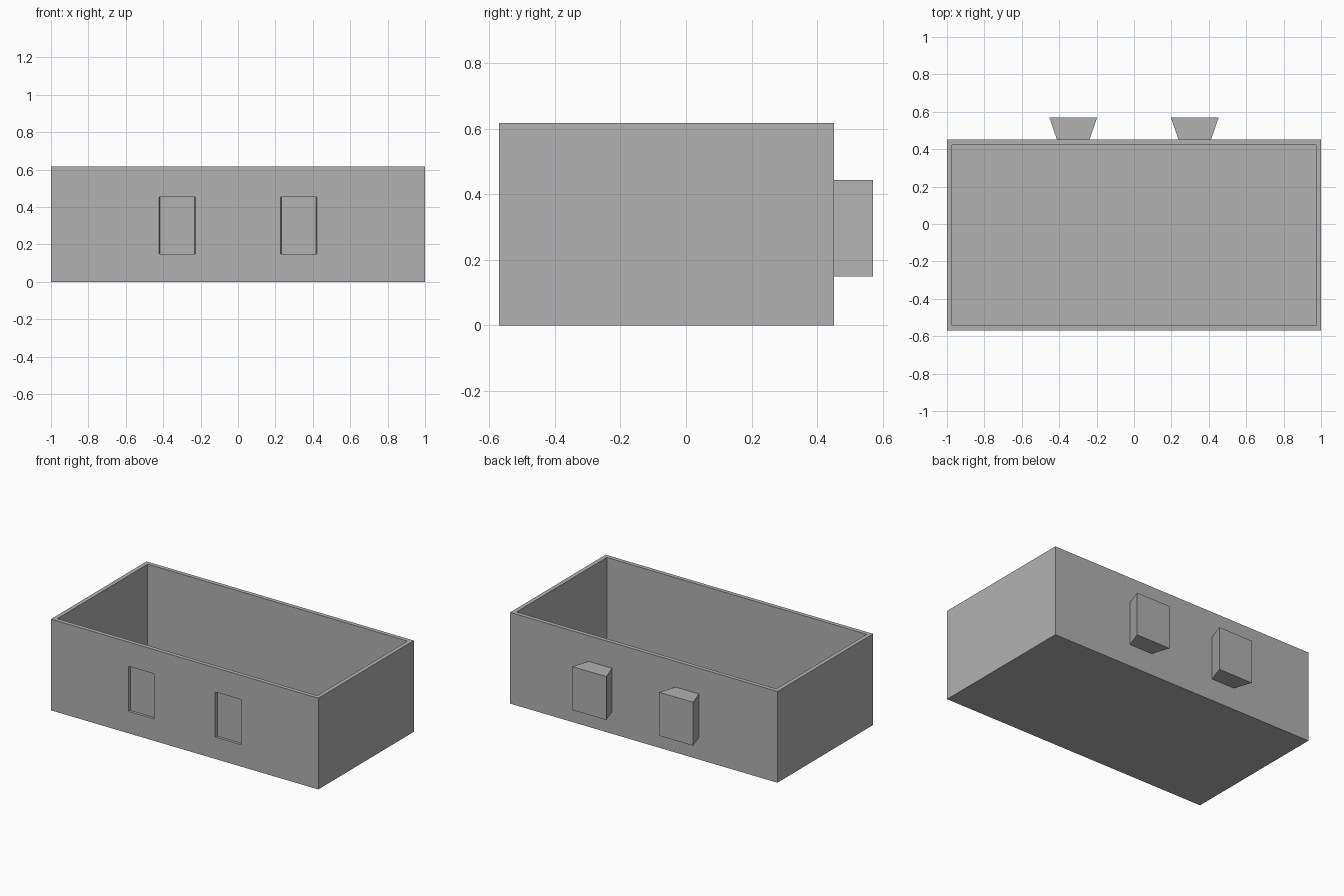
import bpy
import bmesh

if "Cube" in bpy.data.objects:
    bpy.data.objects.remove(bpy.data.objects["Cube"], do_unlink=True)

grey = bpy.data.materials.new("plain grey")
grey.use_nodes = True
GREY = (0.445, 0.445, 0.445, 1)
grey.diffuse_color = GREY
grey.node_tree.nodes["Principled BSDF"].inputs["Base Color"].default_value = GREY

WIDTH, HEIGHT, WALL = 2.0, 0.617, 0.028
FRONT, REAR, TAB_END = -0.57, 0.451, 0.57
TAB_X = 0.325


def prism(name, x, front_half, back_half, y0, y1, z0, z1):
    """Block whose half width changes from y0 to y1."""
    bm = bmesh.new()
    outline = [(x - front_half, y0), (x + front_half, y0),
               (x + back_half, y1), (x - back_half, y1)]
    base = bm.faces.new([bm.verts.new((px, py, z0)) for px, py in outline])
    top = bmesh.ops.extrude_face_region(bm, geom=[base])["geom"]
    bmesh.ops.translate(bm, vec=(0, 0, z1 - z0),
                        verts=[v for v in top if isinstance(v, bmesh.types.BMVert)])
    bmesh.ops.recalc_face_normals(bm, faces=bm.faces)
    mesh = bpy.data.meshes.new(name)
    bm.to_mesh(mesh)
    bm.free()
    mesh.materials.append(grey)
    obj = bpy.data.objects.new(name, mesh)
    bpy.context.collection.objects.link(obj)
    return obj


def cut(target, cutter):
    """Subtract the cutter, bake the result and discard the cutter."""
    cutter.hide_render = True
    mod = target.modifiers.new("cut", 'BOOLEAN')
    mod.operation = 'DIFFERENCE'
    mod.solver = 'EXACT'
    mod.object = cutter
    bpy.context.view_layer.objects.active = target
    bpy.ops.object.modifier_apply(modifier=mod.name)
    bpy.data.objects.remove(cutter, do_unlink=True)


# Open tray: outer block with its interior removed
half = WIDTH / 2
tray = prism("open_tray", 0, half, half, FRONT, REAR, 0, HEIGHT)
cut(tray, prism("interior_cutter", 0, half - WALL, half - WALL,
                FRONT + WALL, REAR - WALL, WALL, HEIGHT + 0.1))

for side, x in (("right", -TAB_X), ("left", TAB_X)):
    # Shallow socket in the front wall
    cut(tray, prism(side + "_socket_cutter", x, 0.099, 0.093,
                    FRONT - 0.01, FRONT + 0.018, 0.148, 0.453))
    # Flared connector tab on the rear wall
    prism(side + "_connector_tab", x, 0.087, 0.128, REAR, TAB_END, 0.149, 0.443)
